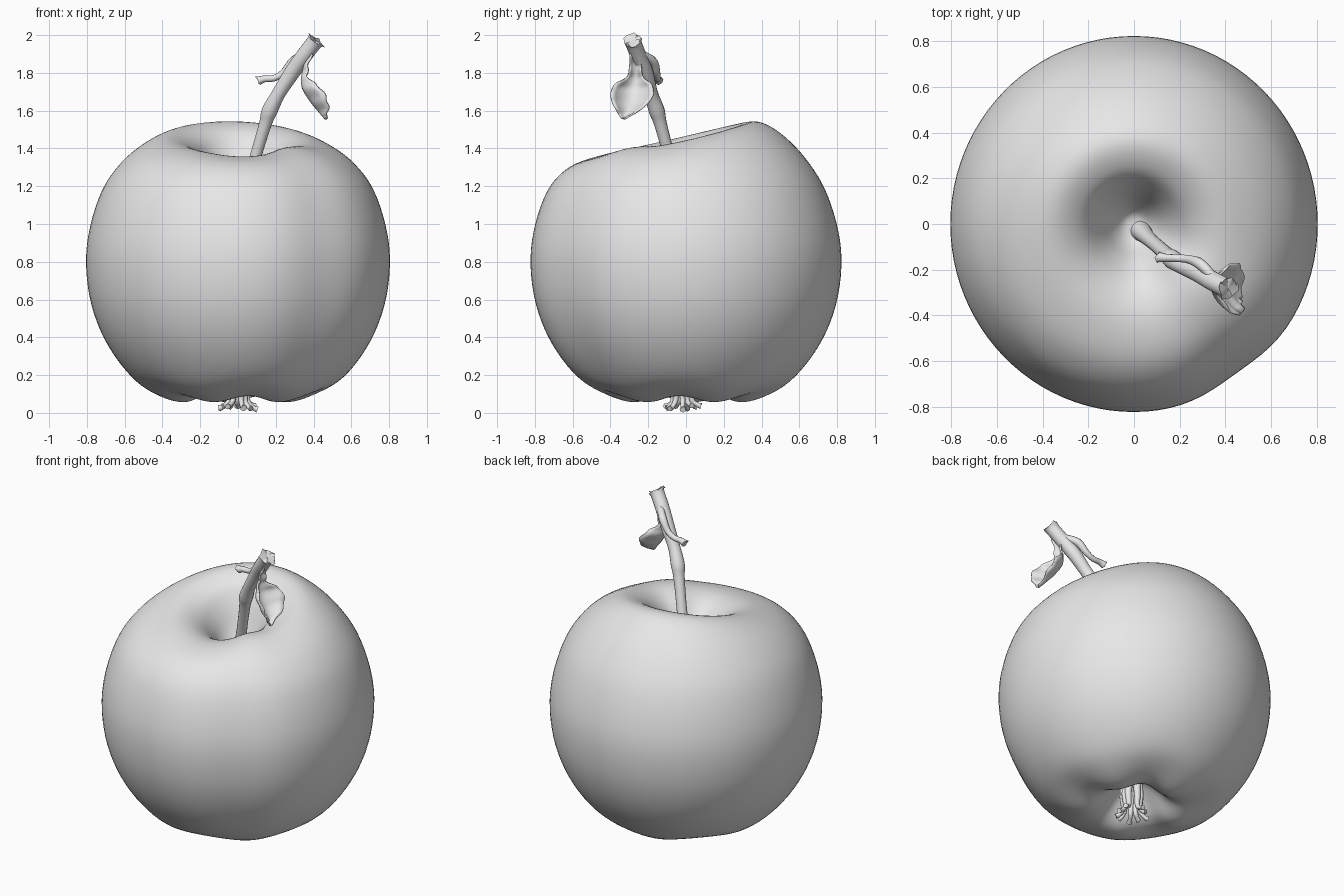
import bpy, bmesh, math, random
from mathutils import Vector

random.seed(4)
if "Cube" in bpy.data.objects:
    bpy.data.objects.remove(bpy.data.objects["Cube"])

grey = bpy.data.materials.new("plain grey")
grey.use_nodes = True
grey.diffuse_color = (0.8, 0.8, 0.8, 1)
grey.node_tree.nodes["Principled BSDF"].inputs["Base Color"].default_value = (0.8, 0.8, 0.8, 1)


def smooth_path(pts, steps):
    """Catmull-Rom samples through points of any dimension."""
    pts = [Vector(p) for p in pts]
    ext = [2 * pts[0] - pts[1]] + pts + [2 * pts[-1] - pts[-2]]
    out = []
    for i in range(len(pts) - 1):
        a, b, c, d = ext[i:i + 4]
        for s in range(steps):
            t = s / steps
            out.append(0.5 * (2 * b + (c - a) * t + (2 * a - 5 * b + 4 * c - d) * t * t
                              + (3 * b - a - 3 * c + d) * t ** 3))
    return out + [pts[-1]]


def ramp(a, b, v):
    t = min(1, max(0, (v - a) / (b - a)))
    return t * t * (3 - 2 * t)


def finish(name, bm, angle=50):
    bmesh.ops.recalc_face_normals(bm, faces=bm.faces)
    mesh = bpy.data.meshes.new(name)
    bm.to_mesh(mesh)
    bm.free()
    mesh.materials.append(grey)
    ob = bpy.data.objects.new(name, mesh)
    bpy.context.collection.objects.link(ob)
    bpy.ops.object.select_all(action='DESELECT')
    ob.select_set(True)
    bpy.context.view_layer.objects.active = ob
    bpy.ops.object.shade_smooth_by_angle(angle=math.radians(angle))
    return ob


def skin(bm, rings, closed=True):
    """Bridge successive rows of vertices with quads."""
    n = len(rings[0])
    for r0, r1 in zip(rings, rings[1:]):
        for i in range(n if closed else n - 1):
            j = (i + 1) % n
            bm.faces.new((r0[i], r0[j], r1[j], r1[i]))


def tube(name, pts, sides=12, steps=6, ragged=0.0):
    """Tapered tube through (x, y, z, radius) points, with capped ends."""
    path = smooth_path(pts, steps)
    bm = bmesh.new()
    rings = []
    for i, p in enumerate(path):
        d = (path[min(i + 1, len(path) - 1)] - path[max(i - 1, 0)]).to_3d().normalized()
        u = d.cross(Vector((0.3, 1, 0.1))).normalized()
        v = d.cross(u)
        rough = ragged if i == len(path) - 1 else 0
        ring = []
        for k in range(sides):
            a = math.tau * k / sides
            r = p[3] * (1 + random.uniform(-rough, rough))
            ring.append(bm.verts.new(p.to_3d() + r * (u * math.cos(a) + v * math.sin(a))
                                     + d * random.uniform(-rough, rough) * p[3]))
        rings.append(ring)
    skin(bm, rings)
    for ring, p, s in ((rings[0], path[0], 0), (rings[-1], path[-1], -0.35 * ragged)):
        c = bm.verts.new(p.to_3d() + d * s * p[3])
        for k in range(sides):
            bm.faces.new((ring[k], ring[(k + 1) % sides], c))
    return finish(name, bm)


# Fruit: lathe profile from stem cavity to calyx cavity, shaped by direction
profile = [(0, 1.13), (.05, 1.14), (.10, 1.20), (.16, 1.31), (.23, 1.40), (.33, 1.45),
           (.43, 1.445), (.55, 1.385), (.65, 1.295), (.73, 1.175), (.79, 1.0), (.815, .82),
           (.797, .62), (.74, .44), (.65, .285), (.54, .165), (.42, .10), (.30, .073),
           (.21, .10), (.13, .18), (.06, .24), (0, .25)]
SEG = 96


def fruit_point(r, z, a):
    top = ramp(.9, 1.1, z)
    rim = ramp(.80, .32, r) * ramp(0, .24, r)
    bump = lambda deg, width: math.exp(-(((a - math.radians(deg) + math.pi) % math.tau
                                          - math.pi) / width) ** 2)
    # rim slopes from high at the back to low at the front, with a shallow channel
    z += top * rim * (.09 * math.sin(a) - .012 * math.cos(a)
                      - .012 * bump(-88, .4) + .022 * bump(-45, .3))
    # lobes around the calyx
    low = ramp(.45, .15, z) * ramp(.05, .25, r) * ramp(.65, .3, r)
    z += low * .016 * math.cos(5 * a + .6)
    r *= 1 - .03 * bump(-55, .25) * ramp(.4, .75, r)
    return (r * .987 * math.cos(a), r * 1.01 * math.sin(a), z)


bm = bmesh.new()
samples = smooth_path(profile, 4)
rings = [[bm.verts.new(fruit_point(max(p[0], 0), p[1], math.tau * k / SEG)) for k in range(SEG)]
         for p in samples[1:-1]]
skin(bm, rings)
for ring, p in ((rings[0], samples[0]), (rings[-1], samples[-1])):
    c = bm.verts.new((0, 0, p[1]))
    for k in range(SEG):
        bm.faces.new((ring[k], ring[(k + 1) % SEG], c))
finish("fruit", bm, 80)

# Stem with knots and a broken tip
tube("stem", [(.03, -.03, 1.12, .045), (.06, -.06, 1.24, .034), (.10, -.095, 1.38, .031),
              (.145, -.135, 1.53, .034), (.168, -.155, 1.60, .042), (.215, -.185, 1.69, .037),
              (.285, -.215, 1.80, .042), (.345, -.25, 1.885, .043), (.395, -.275, 1.95, .043),
              (.415, -.283, 1.975, .048)], 16, ragged=.25)

# Side twig
tube("twig", [(.35, -.235, 1.90, .02), (.29, -.175, 1.86, .024), (.24, -.155, 1.80, .019),
              (.19, -.15, 1.772, .017), (.14, -.148, 1.768, .018), (.105, -.145, 1.757, .024)],
     10, ragged=.3)

# Leaf: cupped blade hanging from the stem; rows are (x, y, z, half width)
rows = smooth_path([(.375, -.27, 1.90, .025), (.35, -.268, 1.83, .030), (.338, -.27, 1.77, .042),
                    (.345, -.28, 1.715, .10), (.385, -.288, 1.65, .108),
                    (.43, -.305, 1.595, .065), (.462, -.33, 1.557, .008)], 5)
bm = bmesh.new()
grid = []
for i, p in enumerate(rows):
    row = []
    for k in range(11):
        s = k / 5 - 1
        wave = .006 * math.sin(i * 1.1) * abs(s)
        row.append(bm.verts.new((p[0] + .75 * p[3] * s * s + wave,
                                 p[1] + p[3] * s, p[2] + .02 * s * s * p[3] / .1)))
    grid.append(row)
skin(bm, grid, closed=False)
leaf = finish("leaf", bm, 80)
solid = leaf.modifiers.new("thickness", 'SOLIDIFY')
solid.thickness = .009
solid.offset = 0

# Dried sepals in the calyx cavity
for i in range(9):
    a = math.tau * i / 9 + random.uniform(-.2, .2)
    c, s = math.cos(a), math.sin(a)
    flare = random.uniform(.075, .105)
    tip = random.uniform(.018, .04)
    tube(f"sepal_{i + 1}", [(.04 * c, -.02 + .04 * s, .26, .026),
                            (.055 * c, -.02 + .05 * s, .15, .021),
                            (.05 * c, -.02 + .05 * s, .07, .015),
                            (flare * .8 * c, -.02 + flare * .8 * s, tip + .008, .013),
                            (flare * c, -.02 + flare * s, tip, .016)], 8, 4, ragged=.2)
